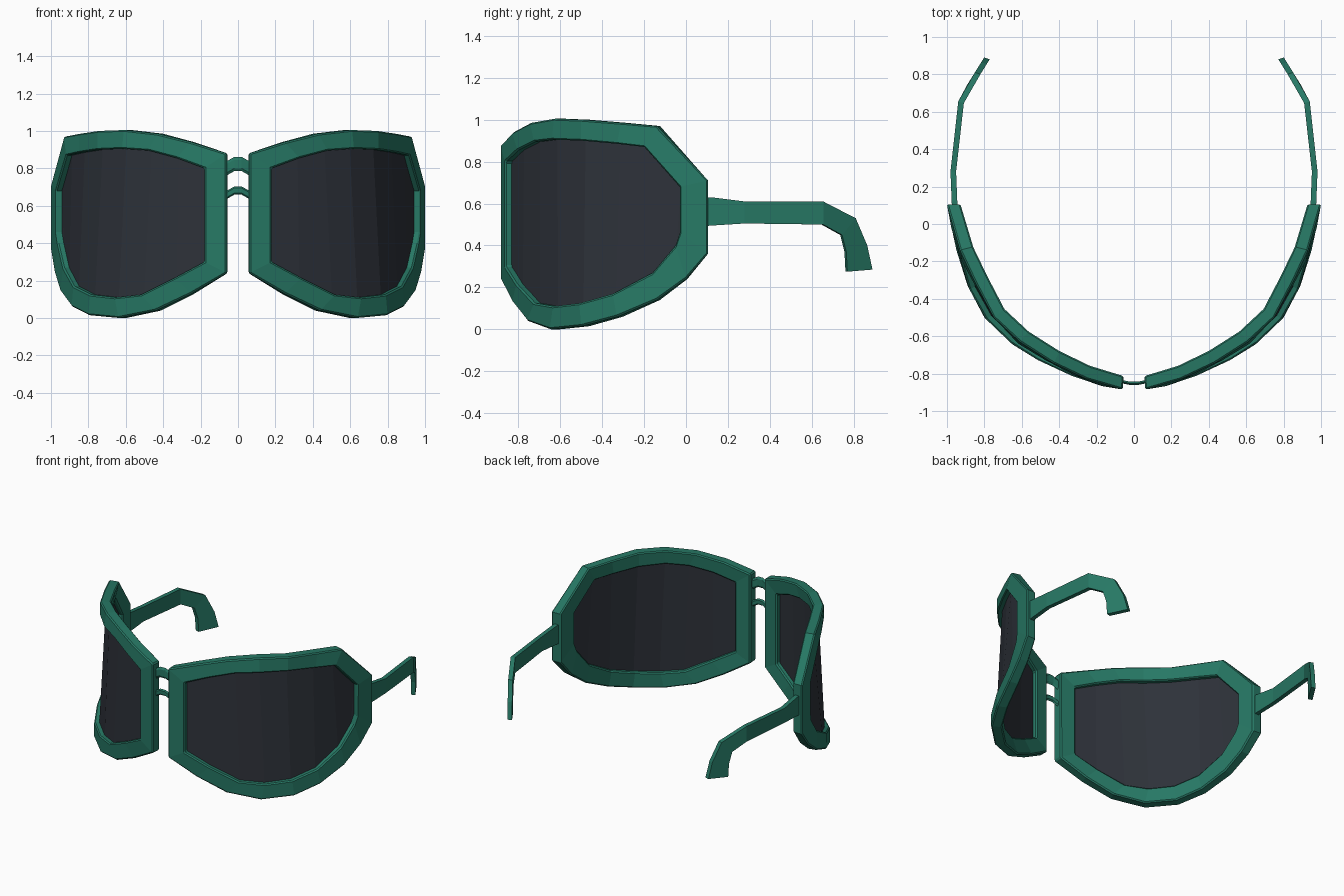
import bpy, bmesh
from mathutils import Vector

if "Cube" in bpy.data.objects:
    bpy.data.objects.remove(bpy.data.objects["Cube"])


def material(name, rgb):
    m = bpy.data.materials.new(name)
    m.diffuse_color = (*rgb, 1)
    m.use_nodes = True
    m.node_tree.nodes["Principled BSDF"].inputs["Base Color"].default_value = m.diffuse_color
    return m


GREEN = material("green plastic", (0.02, 0.19, 0.13))
DARK = material("dark tint", (0.027, 0.032, 0.042))


def make(name, verts, faces, mat, mirror=True, bevel=0):
    """Mesh object with outward normals, optional bevel and left/right mirror."""
    bm = bmesh.new()
    vs = [bm.verts.new(v) for v in verts]
    for f in faces:
        bm.faces.new([vs[i] for i in f])
    bmesh.ops.recalc_face_normals(bm, faces=bm.faces)
    mesh = bpy.data.meshes.new(name)
    bm.to_mesh(mesh)
    bm.free()
    mesh.materials.append(mat)
    ob = bpy.data.objects.new(name, mesh)
    bpy.context.collection.objects.link(ob)
    if bevel:
        b = ob.modifiers.new("Bevel", 'BEVEL')
        b.width, b.segments = bevel, 1
        b.limit_method, b.angle_limit = 'ANGLE', 0.9
    if mirror:
        m = ob.modifiers.new("Mirror", 'MIRROR')
        m.use_mirror_merge = False
    return ob


def sweep(sections, closed=False):
    """Join equal-sized cross-sections into verts and faces."""
    n, k = len(sections), len(sections[0])
    verts = [p for s in sections for p in s]
    faces = []
    for i in range(n if closed else n - 1):
        a, b = i * k, (i + 1) % n * k
        for j in range(k):
            l = (j + 1) % k
            faces.append((a + j, a + l, b + l, b + j))
    if not closed:
        faces += [tuple(range(k)), tuple(range((n - 1) * k, n * k))]
    return verts, faces


def inward(p, d):
    """Move a point towards the vertical axis of the wrap-around curve."""
    p = Vector(p)
    n = Vector((-p.x, 0.1 - p.y, 0)).normalized()
    return p + n * d


# Rim: outer edge point and lens-opening point at each corner of the front face
RIM = [
    ((.06, -.885, .24), (.18, -.865, .30)),
    ((.25, -.83, .13), (.34, -.81, .215)),
    ((.44, -.76, .04), (.52, -.725, .125)),
    ((.64, -.65, .00), (.66, -.635, .11)),
    ((.80, -.50, .015), (.79, -.51, .125)),
    ((.89, -.33, .06), (.88, -.35, .17)),
    ((.95, -.14, .14), (.935, -.16, .27)),
    ((.98, .00, .24), (.965, -.05, .40)),
    ((1.0, .105, .36), (.975, -.03, .46)),
    ((1.0, .105, .71), (.975, -.03, .68)),
    ((.93, -.14, .97), (.92, -.20, .87)),
    ((.85, -.31, .985), (.85, -.33, .885)),
    ((.75, -.50, 1.0), (.75, -.50, .90)),
    ((.61, -.63, 1.005), (.62, -.64, .905)),
    ((.43, -.745, .985), (.48, -.725, .895)),
    ((.25, -.83, .94), (.33, -.805, .855)),
    ((.06, -.885, .88), (.18, -.865, .80)),
]
T = 0.073
v, f = sweep([[Vector(o), inward(o, T), inward(i, T), Vector(i)] for o, i in RIM], True)
make("lens_rim", v, f, GREEN, bevel=0.008)

# Lens: thin curved sheet, columns joining the bottom and top of the opening
cols = [(RIM[i][1], RIM[16 - i][1]) for i in range(8)] 
cols[7] = (RIM[7][1], RIM[9][1])
cols.append((RIM[8][1], (.975, -.03, .67)))
v, f = sweep([[inward(lo, .034), inward(hi, .034), inward(hi, .043), inward(lo, .043)]
              for lo, hi in cols])
lens = make("tinted_lens", v, f, DARK)

# Temple arms: top and bottom edge (y, z), bent inwards by an x(y) curve
BEND = [(.05, .972), (.30, .982), (.67, .938), (.90, .795)]


def bend_x(y):
    for (y0, x0), (y1, x1) in zip(BEND, BEND[1:]):
        if y <= y1:
            return x0 + (x1 - x0) * (y - y0) / (y1 - y0)
    return BEND[-1][1]


ARM = [((.06, .63), (.06, .49)), ((.12, .63), (.12, .495)), ((.28, .61), (.28, .505)),
       ((.655, .61), (.655, .50)), ((.81, .53), (.745, .45)),
       ((.865, .40), (.765, .37)), ((.89, .285), (.77, .275))]
secs = []
for top, bot in ARM:
    s = []
    for (y, z), d in ((top, 0), (top, .03), (bot, .03), (bot, 0)):
        s.append(Vector((bend_x(y) - d, y - d * .3 * (y > .6), z)))
    secs.append(s)
v, f = sweep(secs)
make("temple_arm", v, f, GREEN)

# Bridge: two slim arched bars between the rims
for name, z0, h in (("upper_bridge", .803, .038), ("lower_bridge", .661, .022)):
    secs = []
    for x, y, dz in ((-.08, -.842, 0), (-.055, -.845, 0), (-.02, -.852, .02),
                     (.02, -.852, .02), (.055, -.845, 0), (.08, -.842, 0)):
        z = z0 + dz
        secs.append([Vector((x, y + a, z + b)) for a, b in
                     ((-.009, -h * .6), (-.009, h * .6), (0, h),
                      (.009, h * .6), (.009, -h * .6), (0, -h))])
    v, f = sweep(secs)
    make(name, v, f, GREEN, mirror=False)
